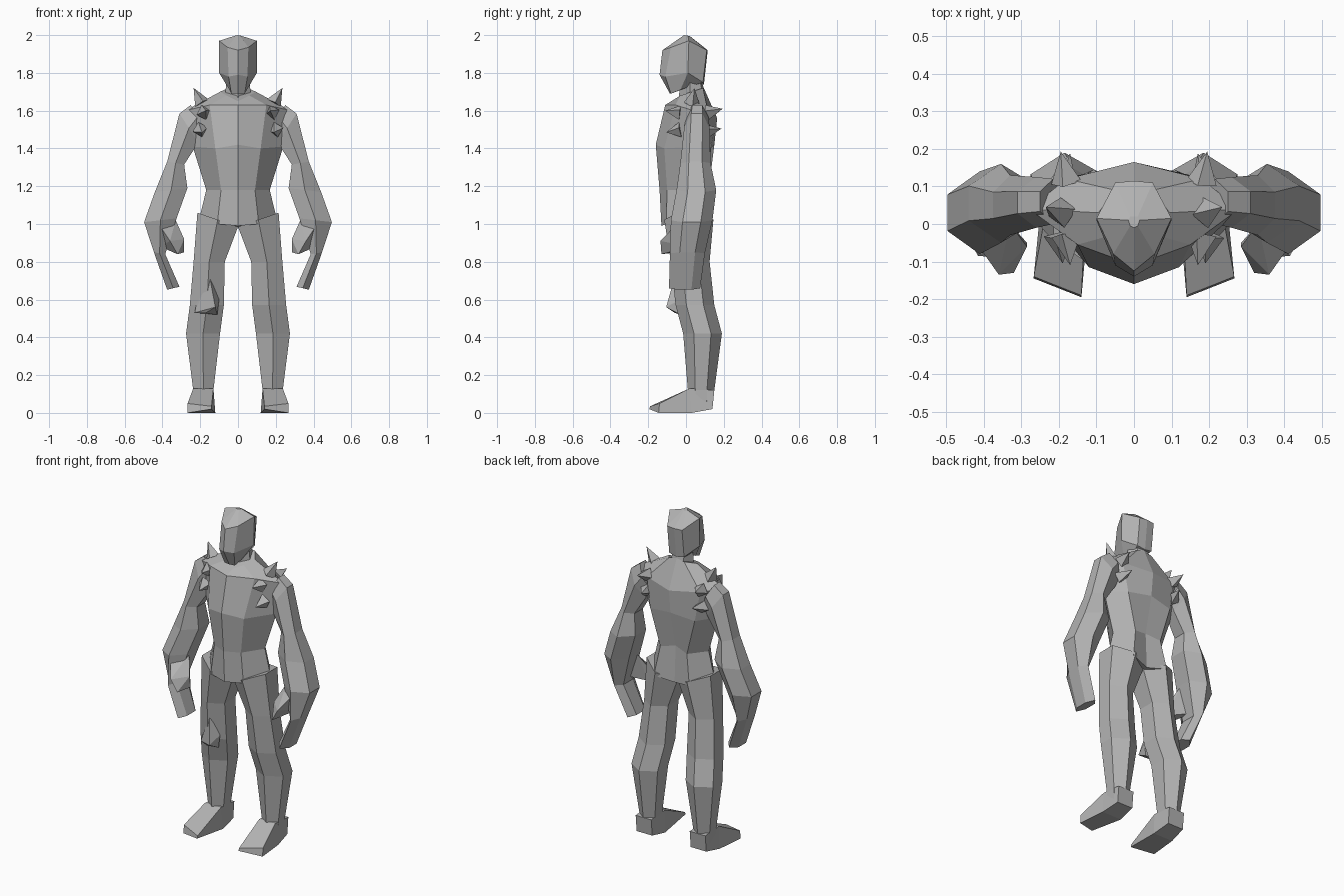
import bpy, bmesh
from mathutils import Vector

grey = bpy.data.materials.new("stone_grey")
grey.diffuse_color = (0.45, 0.45, 0.45, 1)


def finish(bm, name):
    bmesh.ops.recalc_face_normals(bm, faces=bm.faces)
    me = bpy.data.meshes.new(name)
    bm.to_mesh(me)
    bm.free()
    me.materials.append(grey)
    ob = bpy.data.objects.new(name, me)
    bpy.context.collection.objects.link(ob)
    return ob


def loft(name, rings):
    """Skin closed rings with flat faces and cap both ends."""
    bm = bmesh.new()
    rows = [[bm.verts.new(p) for p in r] for r in rings]
    n = len(rows[0])
    for a, b in zip(rows, rows[1:]):
        for i in range(n):
            j = (i + 1) % n
            bm.faces.new((a[i], a[j], b[j], b[i]))
    bm.faces.new(rows[0])
    bm.faces.new(rows[-1])
    return finish(bm, name)


def hull(name, pts):
    bm = bmesh.new()
    for p in pts:
        bm.verts.new(p)
    bmesh.ops.convex_hull(bm, input=bm.verts)
    return finish(bm, name)


def mirrored(half):
    """Half ring from front centre to back centre -> whole ring."""
    return half + [(-x, y, z) for x, y, z in reversed(half[1:-1])]


def limb_ring(s, xo, zo, xi, zi, yf, yb):
    """Six-sided limb section between an outer and an inner edge."""
    def p(t, u):
        return (s * (xi + (xo - xi) * t), yf + (yb - yf) * u, zi + (zo - zi) * t)
    return [p(.5, 0), p(1, .28), p(1, .72), p(.5, 1), p(0, .75), p(0, .25)]


# Torso with a ridge down the front
loft("torso", [mirrored(r) for r in (
    [(0, -.13, .99), (.11, -.105, 1.0), (.212, .02, 1.0), (.12, .14, 1.0), (0, .11, .98)],
    [(0, -.14, 1.18), (.09, -.10, 1.18), (.168, .02, 1.18), (.09, .12, 1.18), (0, .10, 1.2)],
    [(0, -.16, 1.42), (.12, -.115, 1.40), (.24, .03, 1.41), (.15, .13, 1.4), (0, .15, 1.42)],
    [(0, -.11, 1.63), (.15, -.055, 1.63), (.28, .04, 1.60), (.18, .12, 1.58), (0, .165, 1.56)],
    [(0, -.05, 1.65), (.06, -.03, 1.68), (.095, .03, 1.70), (.05, .09, 1.72), (0, .09, 1.73)],
)])

# Neck
loft("neck", [mirrored(r) for r in (
    [(0, -.04, 1.63), (.07, .02, 1.65), (.04, .09, 1.68), (0, .10, 1.68)],
    [(0, -.03, 1.78), (.06, .02, 1.78), (.04, .07, 1.78), (0, .08, 1.78)],
)])

# Head with a pointed face and faceted crown
loft("head", [mirrored(r) for r in (
    [(0, -.085, 1.69), (.035, -.08, 1.69), (.045, -.03, 1.71), (.03, .0, 1.72), (0, .0, 1.72)],
    [(0, -.14, 1.79), (.05, -.11, 1.78), (.10, .01, 1.80), (.05, .09, 1.75), (0, .095, 1.74)],
    [(0, -.125, 1.92), (.055, -.08, 1.935), (.10, .015, 1.97), (.05, .11, 1.92), (0, .115, 1.92)],
    [(0, -.01, 2.0), (.01, -.005, 1.998), (.015, .01, 1.997), (.01, .02, 1.995), (0, .02, 1.995)],
)])

ARM = [  # outer x, outer z, inner x, inner z, front y, back y
    (.25, 1.63, .18, 1.50, .0, .12),
    (.31, 1.585, .21, 1.43, -.01, .125),
    (.375, 1.33, .285, 1.315, -.03, .13),
    (.44, 1.17, .268, 1.19, -.05, .16),
    (.497, 1.01, .325, 1.03, -.08, .14),
    (.445, .85, .385, .84, -.085, .10),
    (.375, .652, .31, .668, -.09, .075),
]
LEG = [
    (.215, 1.06, .0, .985, -.115, .145),
    (.235, .80, .07, .80, -.08, .125),
    (.255, .57, .075, .57, -.055, .15),
    (.275, .42, .095, .42, -.015, .19),
    (.237, .12, .13, .12, .01, .15),
    (.235, .03, .13, .03, .03, .14),
]
THUMB = [(.33, .0, 1.02), (.42, -.05, 1.0), (.41, .02, .88), (.285, -.06, .92),
         (.285, -.05, .85), (.36, -.135, .91), (.32, -.13, .84)]
FOOT = [  # heel, instep and splayed toe sections
    [(.13, .14, .02), (.235, .14, .02), (.235, .15, .12), (.13, .15, .12)],
    [(.12, .03, .0), (.25, .03, .0), (.237, .02, .13), (.13, .02, .13)],
    [(.14, -.195, .02), (.267, -.145, .0), (.267, -.14, .05), (.14, -.19, .035)],
]
SPIKES = [  # base centre, tip
    ((.19, .03, 1.64), (.235, .045, 1.72)),
    ((.18, -.03, 1.59), (.17, -.11, 1.60)),
    ((.20, -.03, 1.50), (.19, -.105, 1.485)),
    ((.18, .11, 1.59), (.195, .193, 1.61)),
    ((.19, .10, 1.49), (.17, .188, 1.505)),
]


def spike(name, base, tip):
    base, tip = Vector(base), Vector(tip)
    d = (tip - base).normalized()
    u = d.cross(Vector((1, .2, .3))).normalized()
    v = d.cross(u)
    r = .042
    hull(name, [base + u * r, base + v * r, base - u * r, base - v * r, tip])


# Limbs and shoulder spikes on both sides
for side, s in (("left", 1), ("right", -1)):
    def flip(pts):
        return [(s * x, y, z) for x, y, z in pts]
    loft(side + "_arm", [limb_ring(s, *r) for r in ARM])
    hull(side + "_thumb", flip(THUMB))
    loft(side + "_leg", [limb_ring(s, *r) for r in LEG])
    loft(side + "_foot", [flip(r) for r in FOOT])
    for i, pair in enumerate(SPIKES):
        spike(f"{side}_shoulder_spike_{i + 1}", *flip(pair))

# Single pointed knee guard on the right leg
hull("right_knee_guard", [(-.22, -.02, .58), (-.23, -.03, .53), (-.11, -.03, .52), (-.10, -.03, .60),
                          (-.15, -.06, .72), (-.12, -.105, .56), (-.17, -.06, .53)])
